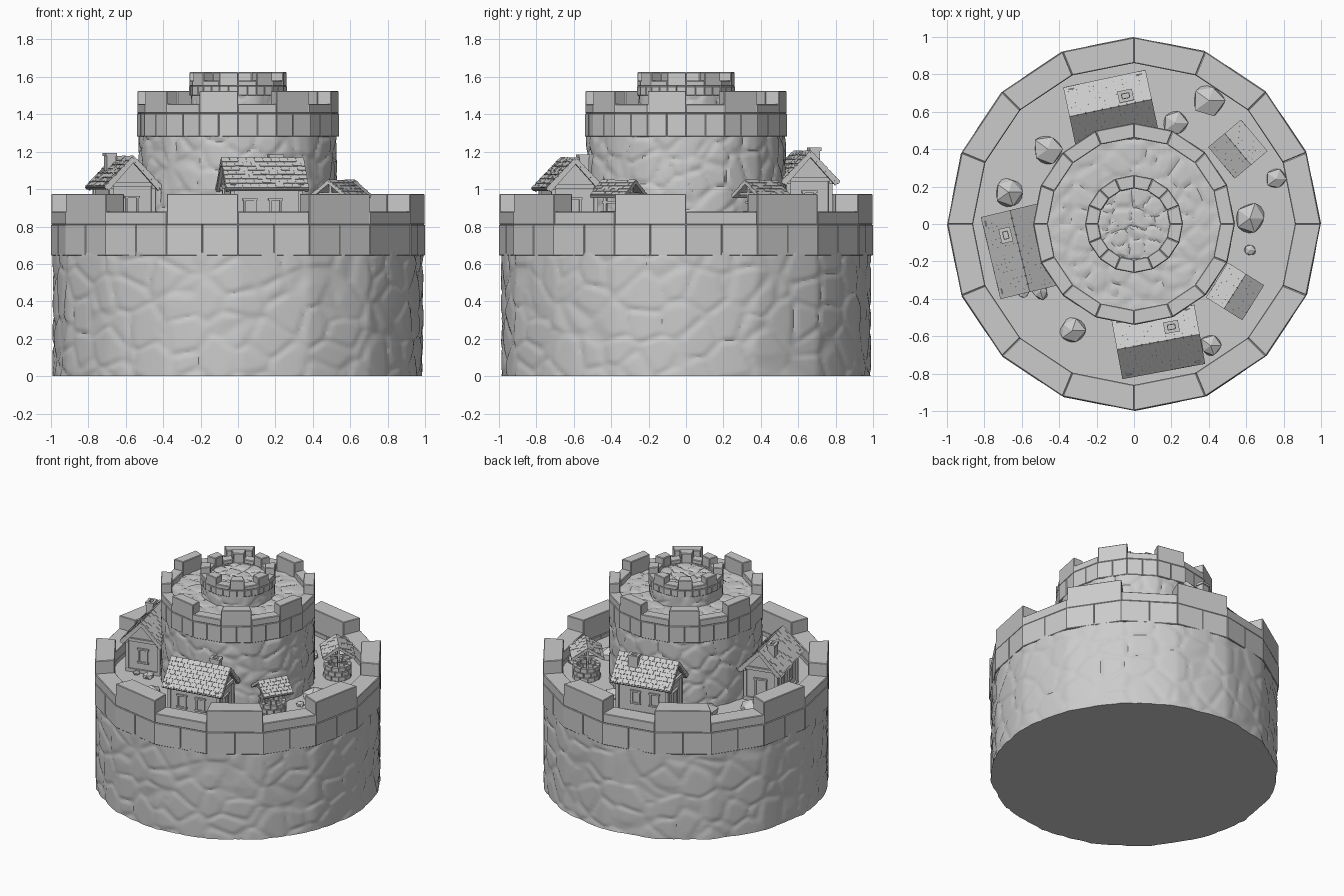
import bpy, bmesh, math, random
from mathutils import Matrix, Vector, noise

if "Cube" in bpy.data.objects:
    bpy.data.objects.remove(bpy.data.objects["Cube"])

random.seed(4)
TAU = math.tau
FLOOR = 0.78


def finish(name, bm, bevel=0, smooth=False):
    bmesh.ops.recalc_face_normals(bm, faces=bm.faces)
    me = bpy.data.meshes.new(name)
    bm.to_mesh(me)
    bm.free()
    ob = bpy.data.objects.new(name, me)
    bpy.context.collection.objects.link(ob)
    if bevel:
        m = ob.modifiers.new("bevel", 'BEVEL')
        m.width, m.segments = bevel, 1
    if smooth:
        bpy.ops.object.select_all(action='DESELECT')
        ob.select_set(True)
        bpy.context.view_layer.objects.active = ob
        bpy.ops.object.shade_smooth_by_angle(angle=math.radians(30))
    return ob


def poly(a):
    """Radius factor of a 16-gon with a corner at angle 0."""
    return math.cos(TAU / 32) / math.cos(a % (TAU / 16) - TAU / 32)


def mortar(p, scale):
    """1 in the joints between stones, 0 on the stones."""
    d = noise.voronoi(Vector(p) * scale)[0]
    return 1 - min(1, (d[1] - d[0]) / 0.2)


def box(bm, M, loc, size, rot=None):
    R = rot or Matrix()
    bmesh.ops.create_cube(bm, size=1, matrix=M @ Matrix.Translation(loc) @ R @ Matrix.Diagonal((*size, 1)))


def wedge(bm, M, a0, a1, ri, ro, z0, z1, shape=poly):
    # corner factor is nudged inwards so both ends use the same facet
    v = [bm.verts.new(M @ Vector((r * shape(a) * math.cos(a), r * shape(a) * math.sin(a), z)))
         for z in (z0, z1) for r, a in ((ri, a0), (ro, a0), (ro, a1), (ri, a1))]
    for f in ((3, 2, 1, 0), (4, 5, 6, 7), (0, 1, 5, 4), (1, 2, 6, 5), (2, 3, 7, 6), (3, 0, 4, 7)):
        bm.faces.new([v[i] for i in f])


def stone_wall(name, r, z0, z1, segs, rows, scale):
    bm = bmesh.new()
    rings = []
    for j in range(rows + 1):
        z = z0 + (z1 - z0) * j / rows
        ring = []
        for i in range(segs):
            a = TAU * i / segs
            R = r * (0.5 * poly(a) + 0.497)
            p = (R * math.cos(a), R * math.sin(a), z)
            k = 1 - 0.014 * mortar(p, scale) * min(1, 0.6 / r) / R ** 0.5
            ring.append(bm.verts.new((p[0] * k, p[1] * k, z)))
        rings.append(ring)
    for A, B in zip(rings, rings[1:]):
        for i in range(segs):
            k = (i + 1) % segs
            bm.faces.new((A[i], A[k], B[k], B[i]))
    bm.faces.new(rings[0][::-1])
    bm.faces.new(rings[-1])
    finish(name, bm, smooth=True)


def cobble_floor(name, r, z, segs, rows, scale):
    bm = bmesh.new()
    c = bm.verts.new((0, 0, z))
    prev = None
    for j in range(1, rows + 1):
        ring = []
        for i in range(segs):
            a, R = TAU * i / segs, r * j / rows
            p = (R * math.cos(a), R * math.sin(a), z)
            ring.append(bm.verts.new((p[0], p[1], z - 0.01 * mortar(p, scale))))
        for i in range(segs):
            k = (i + 1) % segs
            bm.faces.new((prev[i], ring[i], ring[k], prev[k]) if prev else (c, ring[i], ring[k]))
        prev = ring
    finish(name, bm, smooth=True)


def parapet(name, ri, ro, zb, zl, zc, zt):
    """Band zb-zl, upper course zl-zc, battlements zc-zt on every second side."""
    I = Matrix()
    bm = bmesh.new()
    for k in range(16):
        a, s = TAU * k / 16, TAU / 16
        wedge(bm, I, a, a + s / 2, ri, ro, zb, zl)
        wedge(bm, I, a + s / 2, a + s, ri, ro * 0.998, zb, zl)
    finish(name + "_band", bm, 0.003)
    bm = bmesh.new()
    for k in range(16):
        a, s = TAU * k / 16, TAU / 16
        wedge(bm, I, a, a + s, ri, ro * 0.997, zl, zt if k % 2 else zc)
    finish(name + "_battlements", bm, 0.004)


# three stacked round towers
stone_wall("lower_wall", 0.993, 0, 0.66, 288, 52, 5.5)
stone_wall("middle_wall", 0.535, 0.74, 1.29, 192, 44, 7)
stone_wall("upper_wall", 0.257, 1.36, 1.52, 112, 16, 10)
parapet("lower", 0.86, 1.0, 0.645, 0.81, 0.88, 0.975)
parapet("middle", 0.46, 0.54, 1.28, 1.405, 1.455, 1.525)
parapet("upper", 0.19, 0.262, 1.50, 1.55, 1.58, 1.625)
cobble_floor("middle_floor", 0.47, 1.42, 112, 28, 9)
cobble_floor("upper_floor", 0.2, 1.55, 80, 14, 12)
bm = bmesh.new()
bmesh.ops.create_circle(bm, cap_ends=True, segments=32, radius=0.86, matrix=Matrix.Translation((0, 0, FLOOR)))
finish("courtyard_floor", bm)


def roof(name, M, L, hw, ze, zr, rows):
    """Shingled gable roof with its ridge along local x."""
    bm = bmesh.new()
    slope, ang = math.hypot(hw, zr - ze), math.atan2(zr - ze, hw)
    cols = round(L / 0.045)
    for s in (-1, 1):
        R = Matrix.Rotation(-s * ang, 4, 'X')
        box(bm, M, (0, s * hw / 2, (ze + zr) / 2 - 0.006), (L, slope, 0.016), R)
        tilt = Matrix.Rotation(-s * (ang - 0.10), 4, 'X')
        for i in range(rows):
            t = (i + 0.5) / rows
            for j in range(-1, cols):
                w = L / cols
                x0 = max(-L / 2, -L / 2 + (j + 0.5 * (i % 2)) * w)
                x1 = min(L / 2, -L / 2 + (j + 1 + 0.5 * (i % 2)) * w)
                if x1 - x0 < 0.005:
                    continue
                box(bm, M, ((x0 + x1) / 2, s * hw * (1 - t), ze + (zr - ze) * t + 0.003 + random.uniform(0, 0.003)),
                    (x1 - x0 - 0.002, slope / rows * 1.08, 0.008), tilt)
    finish(name, bm)


def opening(bm, M, loc, w, h, side, door=False):
    """Framed window or door; side is 'x' or 'y' for the wall normal axis."""
    R = Matrix.Rotation(math.pi / 2, 4, 'Z') if side == 'x' else Matrix()
    P = M @ Matrix.Translation(loc) @ R
    for s in (-1, 1):
        box(bm, P, (s * w / 2, 0, 0), (0.012, 0.024, h + 0.012))
        if not (door and s < 0):
            box(bm, P, (0, 0, s * h / 2), (w + 0.024, 0.028, 0.012))
    box(bm, P, (0, 0, 0), (w, 0.008, h))


def house(name, x, y, deg, dz, chimney):
    M = Matrix.Translation((x, y, FLOOR + dz)) @ Matrix.Rotation(math.radians(deg), 4, 'Z')
    L, W = 0.37, 0.115
    # walls: gable profile swept along x
    bm = bmesh.new()
    prof = ((-W, -0.05), (W, -0.05), (W, 0.25), (0, 0.365), (-W, 0.25))
    f = bm.faces.new([bm.verts.new(M @ Vector((-L / 2, py, pz))) for py, pz in prof])
    ext = bmesh.ops.extrude_face_region(bm, geom=[f])["geom"]
    bmesh.ops.translate(bm, verts=[v for v in ext if isinstance(v, bmesh.types.BMVert)],
                        vec=M.to_3x3() @ Vector((L, 0, 0)))
    finish(name + "_walls", bm)
    # timber beams, corner posts, plinth, openings
    bm = bmesh.new()
    for s in (-1, 1):
        box(bm, M, (s * L / 2, 0, 0.235), (0.03, 2 * W + 0.06, 0.022))
        box(bm, M, (0, s * W, 0.225), (L + 0.05, 0.022, 0.02))
        for t in (-1, 1):
            box(bm, M, (s * L / 2, t * W, 0.1), (0.022, 0.022, 0.24))
            ang = math.atan2(0.165, 0.15)
            box(bm, M, (s * 0.215, t * 0.072, 0.292), (0.018, 0.215, 0.024), Matrix.Rotation(-t * ang, 4, 'X'))
        for u in (-0.09, 0.05):
            opening(bm, M, (u, s * W, 0.12), 0.055, 0.09, 'y')
    box(bm, M, (0, 0, 0), (L + 0.025, 2 * W + 0.025, 0.03))
    opening(bm, M, (L / 2, 0, 0.12), 0.06, 0.1, 'x')
    opening(bm, M, (-L / 2, 0, 0.08), 0.075, 0.16, 'x', True)
    finish(name + "_trim", bm)
    roof(name + "_roof", M, 0.45, 0.155, 0.222, 0.382, 7)
    # hollow chimney
    bm = bmesh.new()
    p = M.inverted() @ Vector((chimney[0], chimney[1], 0))
    for s in (-1, 1):
        box(bm, M, (p.x + s * 0.026, p.y, 0.335), (0.016, 0.05, 0.12))
        box(bm, M, (p.x, p.y + s * 0.018, 0.335), (0.05, 0.014, 0.12))
        box(bm, M, (p.x + s * 0.03, p.y, 0.397), (0.02, 0.062, 0.018))
        box(bm, M, (p.x, p.y + s * 0.022, 0.397), (0.07, 0.018, 0.018))
    box(bm, M, (p.x, p.y, 0.33), (0.05, 0.04, 0.1))
    finish(name + "_chimney", bm)


house("front_house", 0.13, -0.63, 10.5, 0, (0.2, -0.55))
house("left_house", -0.61, -0.145, -76.5, 0.008, (-0.685, -0.06))
house("back_house", -0.125, 0.62, 12, 0.036, (-0.045, 0.685))


def well(name, x, y, deg):
    M = Matrix.Translation((x, y, FLOOR)) @ Matrix.Rotation(math.radians(deg), 4, 'Z')
    bm = bmesh.new()
    for z in (0, 0.035, 0.07):
        for k in range(12):
            a = TAU * (k + 0.5 * (z == 0.035)) / 12
            wedge(bm, M, a, a + TAU / 12 - 0.04, 0.068, 0.095 + random.uniform(0, 0.004), z, z + 0.033, lambda t: 1)
    finish(name + "_ring", bm, 0.002)
    bm = bmesh.new()
    for s in (-1, 1):
        box(bm, M, (s * 0.082, 0, 0.125), (0.014, 0.018, 0.25))
        box(bm, M, (s * 0.082, 0, 0.195), (0.014, 0.17, 0.012))
    box(bm, M, (0, 0, 0.15), (0.2, 0.014, 0.014))
    box(bm, M, (0.1, 0.02, 0.15), (0.008, 0.05, 0.008))
    finish(name + "_frame", bm)
    roof(name + "_roof", M, 0.22, 0.11, 0.185, 0.262, 5)


well("back_well", 0.555, 0.4, -50)
well("front_well", 0.54, -0.36, 58)

# scattered low-poly boulders: x, y, radius
for i, (x, y, r) in enumerate(((-.46, .40, .09), (-.67, .17, .09), (-.33, -.57, .08), (.40, .66, .095), (.76, .24, .065),
                               (.62, .03, .1), (.62, -.14, .035), (.41, -.65, .065), (.22, .54, .08),
                               (-.50, -.36, .05), (-.59, -.37, .03))):
    bm = bmesh.new()
    bmesh.ops.create_icosphere(bm, subdivisions=1, radius=r)
    for v in bm.verts:
        v.co *= random.uniform(0.8, 1.08)
        v.co = Vector((x + v.co.x, y + v.co.y, FLOOR + 0.01 + v.co.z * 0.65))
    finish(f"boulder_{i + 1}", bm)
